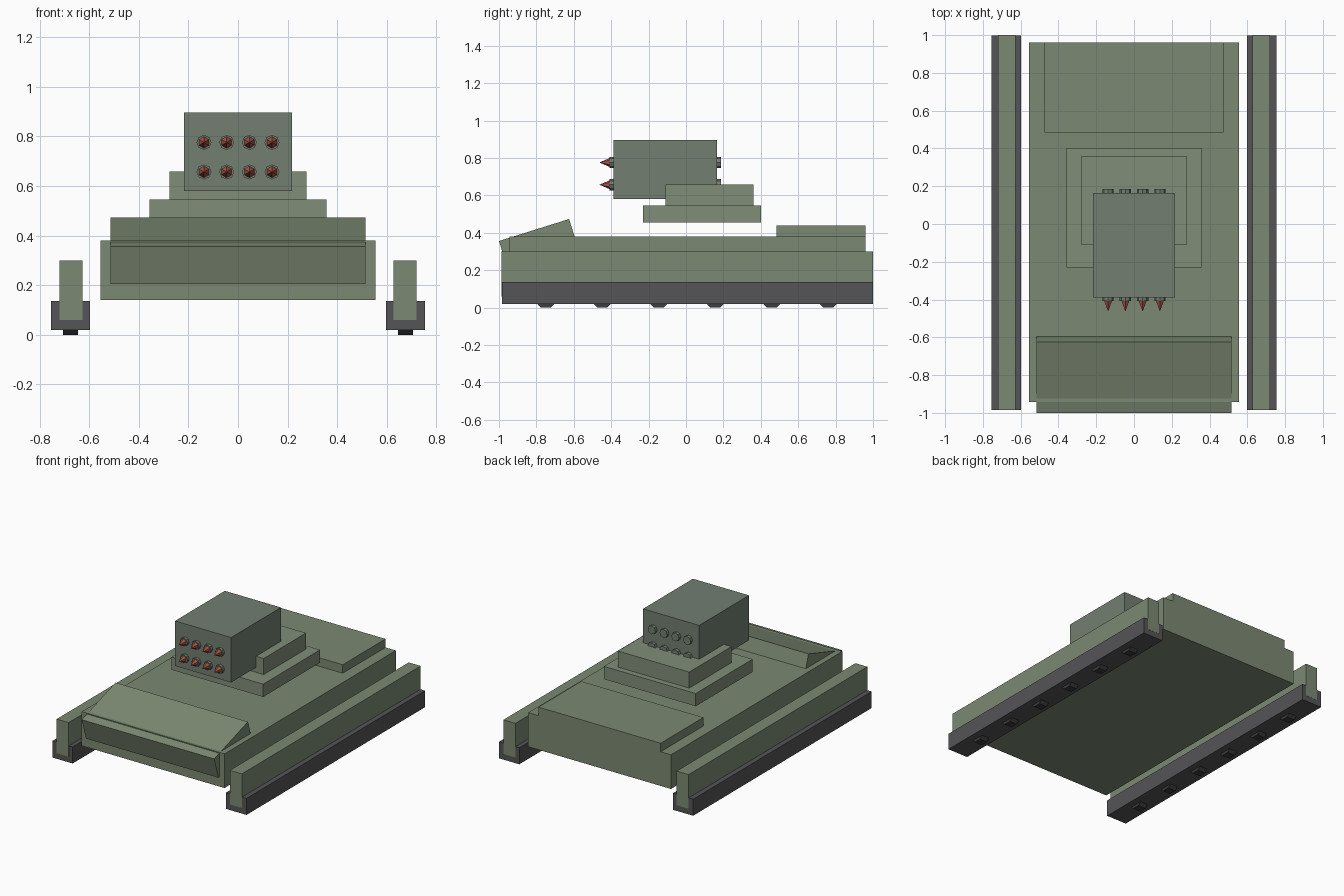
import bpy, math
from mathutils import Matrix

if "Cube" in bpy.data.objects:
    bpy.data.objects.remove(bpy.data.objects["Cube"])


def material(name, rgb):
    m = bpy.data.materials.new(name)
    m.diffuse_color = (*rgb, 1)
    m.use_nodes = True
    m.node_tree.nodes["Principled BSDF"].inputs["Base Color"].default_value = m.diffuse_color
    return m


HULL = material("hull_green", (0.20, 0.25, 0.17))
TURRET = material("turret_green", (0.22, 0.27, 0.19))
POD = material("pod_green", (0.17, 0.21, 0.165))
RUBBER = material("track_grey", (0.09, 0.09, 0.095))
DARK = material("wheel_dark", (0.045, 0.045, 0.045))
RED = material("warhead_red", (0.40, 0.09, 0.06))


def finish(name, mat):
    ob = bpy.context.object
    ob.name = name
    ob.data.materials.append(mat)
    return ob


def box(name, mat, x, y, z):
    """Box from (min, max) ranges on each axis."""
    bpy.ops.mesh.primitive_cube_add(size=1)
    ob = finish(name, mat)
    ob.data.transform(Matrix.Diagonal((x[1] - x[0], y[1] - y[0], z[1] - z[0], 1)))
    ob.location = [(r[0] + r[1]) / 2 for r in (x, y, z)]
    return ob


def span(half):
    return (-half, half)


# Hull and raised engine deck
box("hull", HULL, span(0.555), (-0.943, 0.96), (0.14, 0.38))
box("engine_deck", HULL, span(0.475), (0.485, 0.96), (0.34, 0.44))

# Tilted front plate
tilt, length, thick = math.radians(17.4), 0.393, 0.158
plate = box("front_plate", HULL, span(0.515), span(length / 2), span(thick / 2))
plate.rotation_euler.x = tilt
plate.location = (
    0,
    -1.0 + math.cos(tilt) * length / 2 + math.sin(tilt) * thick / 2,
    0.356 + math.sin(tilt) * length / 2 - math.cos(tilt) * thick / 2,
)

# Tracks, fenders and road wheels on both sides
for side, s in (("left", -1), ("right", 1)):
    box(f"{side}_track", RUBBER, sorted((s * 0.597, s * 0.755)), (-0.984, 0.999), (0.02, 0.136))
    box(f"{side}_fender", HULL, sorted((s * 0.627, s * 0.72)), (-0.986, 1.0), (0.06, 0.30))
    for i in range(6):
        r = 0.07
        bpy.ops.mesh.primitive_cylinder_add(vertices=8, radius=r, depth=0.06)
        wheel = finish(f"{side}_wheel_{i + 1}", DARK)
        wheel.data.transform(Matrix.Rotation(math.pi / 2, 4, 'Y') @ Matrix.Rotation(math.pi / 8, 4, 'Z'))
        wheel.location = (s * 0.675, -0.75 + 0.302 * i, r * math.cos(math.pi / 8))

# Two-step turret and launcher pod
box("turret_base", TURRET, span(0.357), (-0.23, 0.402), (0.455, 0.545))
box("turret_top", TURRET, span(0.277), (-0.11, 0.36), (0.545, 0.658))
box("launcher_pod", POD, span(0.218), (-0.388, 0.165), (0.58, 0.896))

# Launch tubes with pointed warheads, nose towards -y
for row, z in enumerate((0.657, 0.776)):
    for col in range(4):
        x = (col - 1.5) * 0.0915
        bpy.ops.mesh.primitive_cylinder_add(vertices=8, radius=0.03, depth=0.594,
                                            location=(x, -0.111, z), rotation=(math.pi / 2, 0, 0))
        finish(f"launch_tube_{row + 1}_{col + 1}", POD)
        bpy.ops.mesh.primitive_cone_add(vertices=6, radius1=0.024, radius2=0, depth=0.056,
                                        location=(x, -0.435, z), rotation=(math.pi / 2, 0, 0))
        finish(f"warhead_{row + 1}_{col + 1}", RED)
